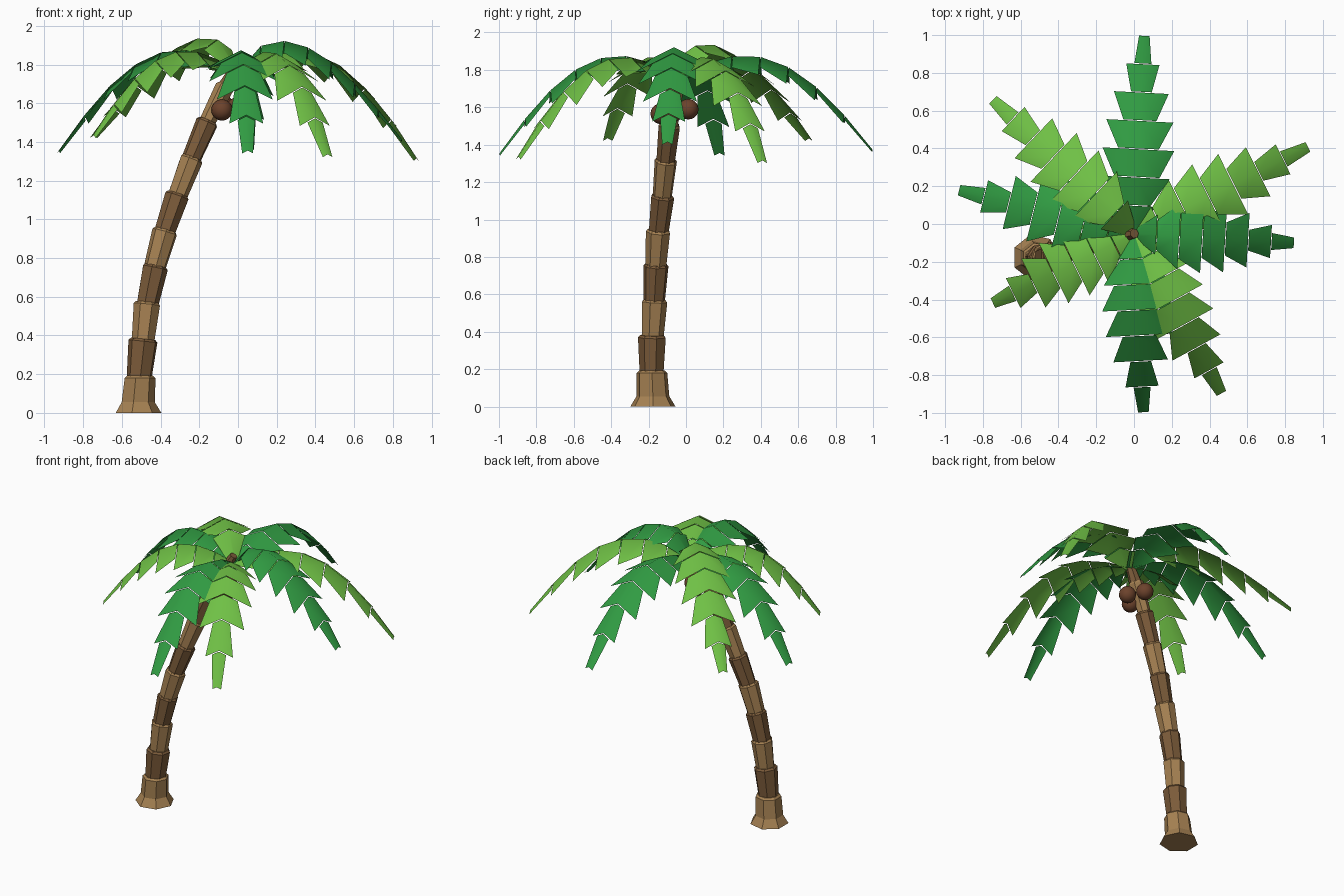
import bpy, bmesh, math
from mathutils import Vector

if "Cube" in bpy.data.objects:
    bpy.data.objects.remove(bpy.data.objects["Cube"])


def material(name, color):
    m = bpy.data.materials.new(name)
    m.diffuse_color = (*color, 1)
    m.use_nodes = True
    m.node_tree.nodes["Principled BSDF"].inputs["Base Color"].default_value = m.diffuse_color
    return m


LIGHT_BARK = material("light_bark", (0.38, 0.22, 0.085))
DARK_BARK = material("dark_bark", (0.20, 0.105, 0.042))
LIGHT_LEAF = material("light_leaf", (0.16, 0.53, 0.06))
DARK_LEAF = material("dark_leaf", (0.03, 0.33, 0.055))
HUSK = material("husk", (0.15, 0.055, 0.025))


def finish(name, bm, mat):
    me = bpy.data.meshes.new(name)
    bm.to_mesh(me)
    bm.free()
    me.materials.append(mat)
    ob = bpy.data.objects.new(name, me)
    bpy.context.collection.objects.link(ob)
    return ob


def stacked_rings(name, rings, mat, sides=7, turn=0.0):
    """Closed faceted tube through rings of (centre, axis, radius)."""
    bm = bmesh.new()
    loops = []
    for c, axis, r in rings:
        u = Vector((0, 1, 0)).cross(axis).normalized()
        v = axis.cross(u)
        loops.append([bm.verts.new(c + r * (u * math.cos(a) + v * math.sin(a)))
                      for a in (turn + math.tau * i / sides for i in range(sides))])
    for a, b in zip(loops, loops[1:]):
        for i in range(sides):
            j = (i + 1) % sides
            bm.faces.new((a[i], a[j], b[j], b[i]))
    bm.faces.new(loops[0][::-1])
    bm.faces.new(loops[-1])
    return finish(name, bm, mat)


# Trunk: leaning stack of flared segments (x, y, z, top radius)
path = [(-0.52, -0.177, 0, 0.12), (-0.51, -0.182, 0.18, 0.084), (-0.49, -0.18, 0.37, 0.077),
        (-0.47, -0.17, 0.56, 0.07), (-0.43, -0.16, 0.75, 0.068), (-0.378, -0.148, 0.935, 0.067),
        (-0.315, -0.127, 1.12, 0.064), (-0.242, -0.108, 1.31, 0.061), (-0.16, -0.088, 1.5, 0.059),
        (-0.07, -0.066, 1.68, 0.05)]
Z = Vector((0, 0, 1))
base, top = Vector(path[0][:3]), Vector(path[1][:3])
stacked_rings("trunk_base", [(base, Z, 0.124), (base + Z * 0.055, Z, 0.09),
                             (top, Z, 0.084), (top + Z * 0.012, Z, 0.07)], LIGHT_BARK)
for i in range(1, len(path) - 1):
    a, b = Vector(path[i][:3]), Vector(path[i + 1][:3])
    d = (b - a).normalized()
    r = path[i + 1][3]
    stacked_rings(f"trunk_segment_{i}", [(a - d * 0.01, d, r * 0.85), (b, d, r),
                                         (b + d * 0.012, d, r * 0.85)],
                  DARK_BARK if i % 2 else LIGHT_BARK, turn=0.3 * i)
a, b = Vector(path[-1][:3]), Vector((0.002, -0.05, 1.81))
d = (b - a).normalized()
stacked_rings("trunk_tip", [(a, d, 0.042), (b, d, 0.026)], DARK_BARK)

# Fronds: seven arched leaflet plates each (inner half width, outer half width)
PLATES = [(0.02, 0.105), (0.08, 0.175), (0.12, 0.19), (0.108, 0.178),
          (0.088, 0.145), (0.055, 0.088), (0.045, 0.028)]
CROWN = Vector((0, -0.05, 1.76))


def frond(name, tip, hump, power, mat):
    tip = Vector(tip)
    flat = Vector((tip.x - CROWN.x, tip.y - CROWN.y, 0))
    side = Vector((-flat.y, flat.x, 0)).normalized()

    def rib(t):
        p = CROWN + flat * t
        p.z += (tip.z - CROWN.z) * t * t + hump * math.sin(math.pi * t ** power)
        return p

    bm = bmesh.new()
    n = len(PLATES)
    for i, (w0, w1) in enumerate(PLATES):
        rows = []
        for t, w in ((i / n, w0), ((i + 1) / n - 0.004, w1)):
            c = rib(t)
            drop = Z * (w * 0.5)
            rows.append([bm.verts.new(p) for p in (c - side * w - drop, c, c + side * w - drop)])
        for k in (0, 1):
            bm.faces.new((rows[0][k], rows[1][k], rows[1][k + 1], rows[0][k + 1]))
    bm.normal_update()
    for f in bm.faces:
        f.smooth = True
        if f.normal.z < 0:
            f.normal_flip()
    finish(name, bm, mat)


for i, (tip, hump, power) in enumerate([
        ((0.055, 1.0, 1.37), 0.185, 1.0), ((0.925, 0.41, 1.31), 0.185, 1.0),
        ((0.85, -0.10, 1.41), 0.195, 0.68), ((0.465, -0.90, 1.33), 0.18, 1.0),
        ((0.05, -1.0, 1.35), 0.18, 0.95), ((-0.75, -0.42, 1.43), 0.17, 1.0),
        ((-0.93, 0.18, 1.35), 0.18, 0.95), ((-0.75, 0.66, 1.43), 0.2, 0.55)]):
    frond(f"frond_{i + 1}", tip, hump, power, LIGHT_LEAF if i % 2 else DARK_LEAF)

# Coconuts
for i, pos in enumerate([(-0.083, -0.135, 1.565), (-0.08, 0.012, 1.59), (-0.005, -0.07, 1.575)]):
    bm = bmesh.new()
    bmesh.ops.create_uvsphere(bm, u_segments=16, v_segments=10, radius=0.055)
    for f in bm.faces:
        f.smooth = True
    finish(f"coconut_{i + 1}", bm, HUSK).location = pos
